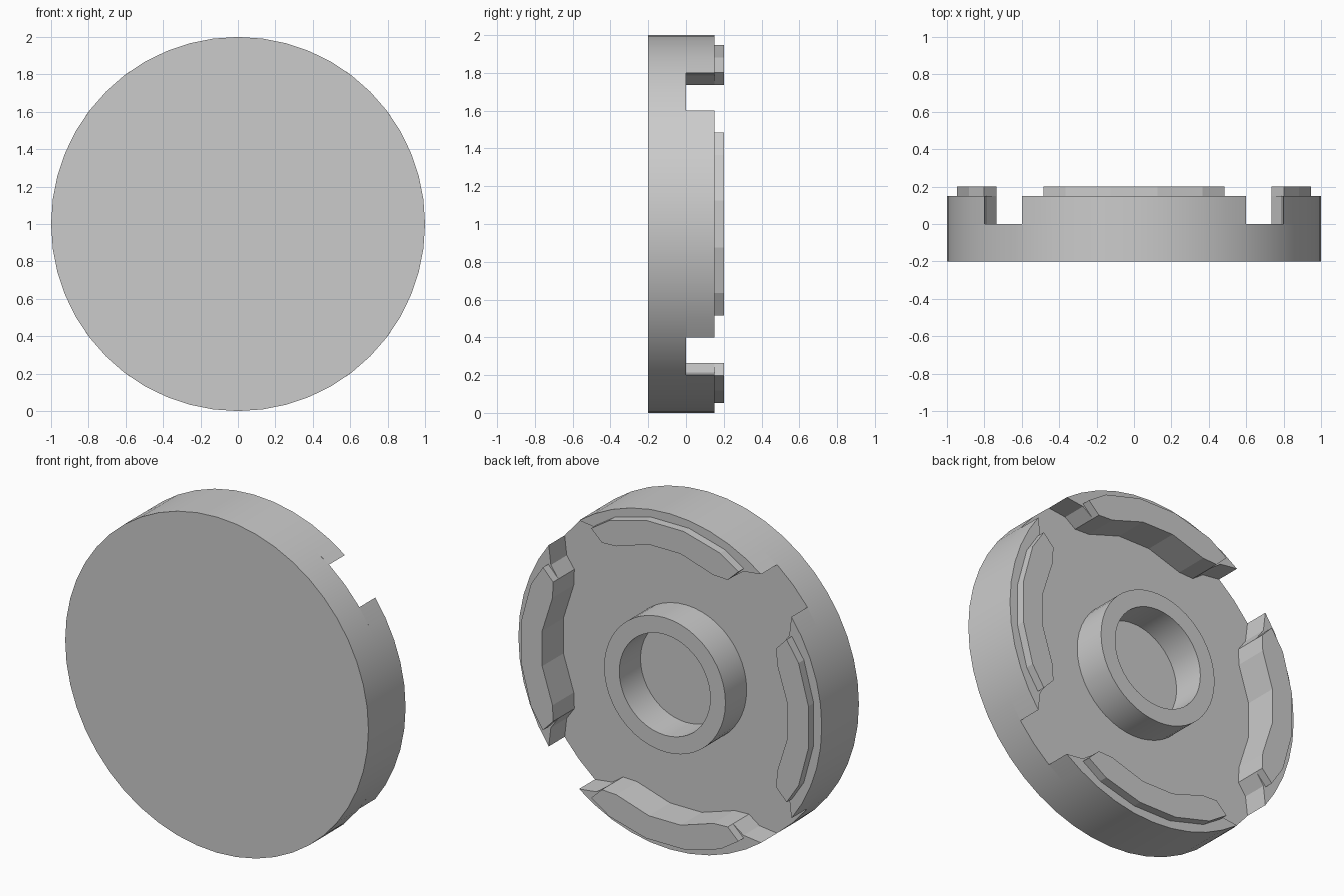
import bpy, bmesh, math
from mathutils import Matrix, Vector

cube = bpy.data.objects.get("Cube")
if cube:
    bpy.data.objects.remove(cube)

grey = bpy.data.materials.new("plain_grey")
grey.use_nodes = True
grey.diffuse_color = (0.6, 0.6, 0.6, 1)
grey.node_tree.nodes["Principled BSDF"].inputs["Base Color"].default_value = (0.6, 0.6, 0.6, 1)


def finish(name, bm):
    """Turn a bmesh into a coloured object with smooth rounds and crisp edges."""
    bmesh.ops.remove_doubles(bm, verts=bm.verts, dist=0.0001)
    bmesh.ops.recalc_face_normals(bm, faces=bm.faces)
    mesh = bpy.data.meshes.new(name)
    bm.to_mesh(mesh)
    bm.free()
    mesh.materials.append(grey)
    obj = bpy.data.objects.new(name, mesh)
    bpy.context.collection.objects.link(obj)
    bpy.ops.object.select_all(action="DESELECT")
    obj.select_set(True)
    bpy.context.view_layer.objects.active = obj
    bpy.ops.object.shade_smooth_by_angle(angle=math.radians(12))


def slab(name, outline, y0, y1, turn=0):
    """Extrude an (x, z) outline along y, turned about the disc axis."""
    bm = bmesh.new()
    face = bm.faces.new([bm.verts.new((x, y0, z)) for x, z in outline])
    top = bmesh.ops.extrude_face_region(bm, geom=[face], use_keep_orig=True)["geom"]
    bmesh.ops.translate(bm, vec=(0, y1 - y0, 0),
                        verts=[v for v in top if isinstance(v, bmesh.types.BMVert)])
    move = Matrix.Translation((0, 0, 1)) @ Matrix.Rotation(turn, 4, "Y")
    bmesh.ops.transform(bm, matrix=move, verts=bm.verts)
    finish(name, bm)


def mirrored(half):
    """Complete an outline running from the right end towards the middle."""
    return half + [(-x, z) for x, z in reversed(half)]


def arc(degrees, radius=1):
    return [(radius * math.cos(math.radians(a)), radius * math.sin(math.radians(a)))
            for a in degrees]


# Base disc
slab("base_disc", arc([i * 7.5 for i in range(48)]), -0.2, 0)

# Hub ring, a rectangle spun about the y axis
bm = bmesh.new()
loop = [bm.verts.new((x, y, 1)) for x, y in [(0.3, 0), (0.4, 0), (0.4, 0.2), (0.3, 0.2)]]
edges = [bm.edges.new((loop[i], loop[(i + 1) % 4])) for i in range(4)]
bmesh.ops.spin(bm, geom=loop + edges, cent=Vector((0, 0, 1)), axis=(0, 1, 0),
               angle=math.tau, steps=48, use_merge=True)
finish("hub_ring", bm)

# Four rim blocks separated by notches, each with a raised plate
outer = [(0.6, 0.8)] + arc([60 + i * 7.5 for i in range(9)]) + [(-0.6, 0.8)]
inner = mirrored([(0.485, 0.786), (0.415, 0.736), (0.32, 0.74), (0.105, 0.808)])
plate_outer = mirrored([(0.485, 0.803), (0.365, 0.882), (0.125, 0.947)])
plate_inner = inner[1:-1]
for i, side in enumerate(("top", "left", "bottom", "right")):
    turn = i * math.pi / 2
    slab("rim_block_" + side, outer + inner[::-1], 0, 0.15, turn)
    slab("raised_plate_" + side, plate_outer + plate_inner[::-1], 0.15, 0.2, turn)
